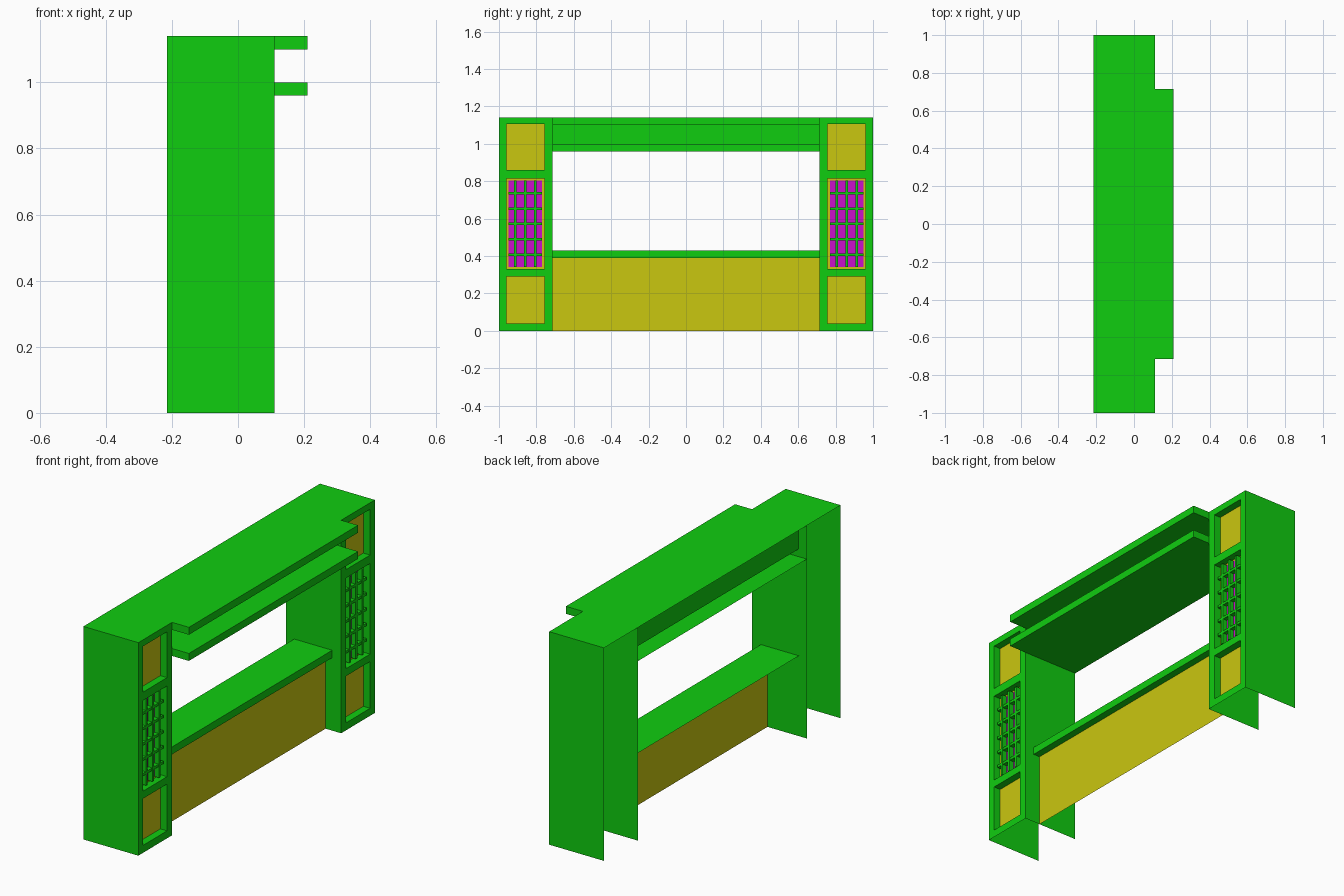
import bpy, bmesh
from mathutils import Vector

cube = bpy.data.objects.get("Cube")
if cube:
    bpy.data.objects.remove(cube, do_unlink=True)


def material(name, rgb):
    m = bpy.data.materials.new(name)
    m.use_nodes = True
    m.diffuse_color = (*rgb, 1)
    m.node_tree.nodes["Principled BSDF"].inputs["Base Color"].default_value = (*rgb, 1)
    return m


GREEN = material("green", (0.005, 0.61, 0.005))
YELLOW = material("yellow", (0.59, 0.57, 0.005))
MAGENTA = material("magenta", (0.6, 0.005, 0.6))

BACK, FRONT, LEDGE = -0.215, 0.11, 0.21
INNER, OUTER, HEIGHT = 0.715, 1.0, 1.14
RECESS = 0.04


def finish(name, bm, mats, mirror=False):
    mesh = bpy.data.meshes.new(name)
    bm.to_mesh(mesh)
    bm.free()
    for m in mats:
        mesh.materials.append(m)
    obj = bpy.data.objects.new(name, mesh)
    bpy.context.collection.objects.link(obj)
    if mirror:
        mod = obj.modifiers.new("Mirror", 'MIRROR')
        mod.use_axis = (False, True, False)
        mod.use_mirror_merge = False
    return obj


def quad(bm, *points):
    return bm.faces.new([bm.verts.new(p) for p in points])


def box(bm, lo, hi):
    lo, hi = Vector(lo), Vector(hi)
    verts = bmesh.ops.create_cube(bm, size=1)["verts"]
    for v in verts:
        v.co = (lo + hi) / 2 + v.co * (hi - lo)


def sweep(bm, profile):
    """Run an open x-z profile between the two towers."""
    for (x0, z0), (x1, z1) in zip(profile, profile[1:]):
        quad(bm, (x0, -INNER, z0), (x1, -INNER, z1), (x1, INNER, z1), (x0, INNER, z0))


def end_caps(bm, x0, x1, z0, z1):
    quad(bm, (x0, -INNER, z0), (x1, -INNER, z0), (x1, -INNER, z1), (x0, -INNER, z1))
    quad(bm, (x1, INNER, z0), (x0, INNER, z0), (x0, INNER, z1), (x1, INNER, z1))


# Towers: thin shell open at the back and bottom, with a recessed panelled front
bm = bmesh.new()
quad(bm, (FRONT, OUTER, 0), (BACK, OUTER, 0), (BACK, OUTER, HEIGHT), (FRONT, OUTER, HEIGHT))
quad(bm, (BACK, INNER, 0), (FRONT, INNER, 0), (FRONT, INNER, HEIGHT), (BACK, INNER, HEIGHT))
quad(bm, (BACK, INNER, HEIGHT), (FRONT, INNER, HEIGHT), (FRONT, OUTER, HEIGHT), (BACK, OUTER, HEIGHT))
ys = [INNER, 0.757, 0.96, OUTER]
zs = [0, 0.04, 0.29, 0.33, 0.815, 0.86, 1.105, HEIGHT]
openings = []
for i, (y0, y1) in enumerate(zip(ys, ys[1:])):
    for j, (z0, z1) in enumerate(zip(zs, zs[1:])):
        f = quad(bm, (FRONT, y0, z0), (FRONT, y1, z0), (FRONT, y1, z1), (FRONT, y0, z1))
        if i == 1 and j % 2:
            openings.append(f)
for f in bmesh.ops.extrude_discrete_faces(bm, faces=openings)["faces"]:
    f.material_index = 1
    for v in f.verts:
        v.co.x -= RECESS
bmesh.ops.remove_doubles(bm, verts=bm.verts, dist=0.0001)
finish("towers", bm, [GREEN, YELLOW], mirror=True)

# Coloured plates behind the lattices
panel_x = FRONT - RECESS
bm = bmesh.new()
box(bm, (panel_x, 0.77, 0.342), (panel_x + 0.004, 0.948, 0.803))
finish("lattice_plates", bm, [MAGENTA], mirror=True)

# Lattice bars
bm = bmesh.new()
for k in (-1, 0, 1):
    y = 0.859 + k * 0.054
    box(bm, (panel_x, y - 0.007, 0.342), (panel_x + 0.03, y + 0.007, 0.803))
for k in range(-2, 3):
    z = 0.572 + k * 0.082
    box(bm, (panel_x, 0.77, z - 0.007), (panel_x + 0.028, 0.948, z + 0.007))
finish("lattice_bars", bm, [GREEN], mirror=True)

# Canopy: two ledges joined by a recessed fascia, open at the back
bm = bmesh.new()
fascia = -0.165
sweep(bm, [(BACK, HEIGHT), (LEDGE, HEIGHT), (LEDGE, 1.10), (fascia, 1.10),
           (fascia, 1.0), (LEDGE, 1.0), (LEDGE, 0.96), (BACK, 0.96)])
end_caps(bm, FRONT, LEDGE, 1.10, HEIGHT)
end_caps(bm, FRONT, LEDGE, 0.96, 1.0)
finish("canopy", bm, [GREEN])

# Counter with a front lip
bm = bmesh.new()
panel = 0.018
sweep(bm, [(-0.168, 0.43), (0.057, 0.43), (0.057, 0.39), (panel, 0.39)])
finish("counter", bm, [GREEN])

# Panel below the counter
bm = bmesh.new()
sweep(bm, [(panel, 0.39), (panel, 0)])
finish("counter_panel", bm, [YELLOW])
